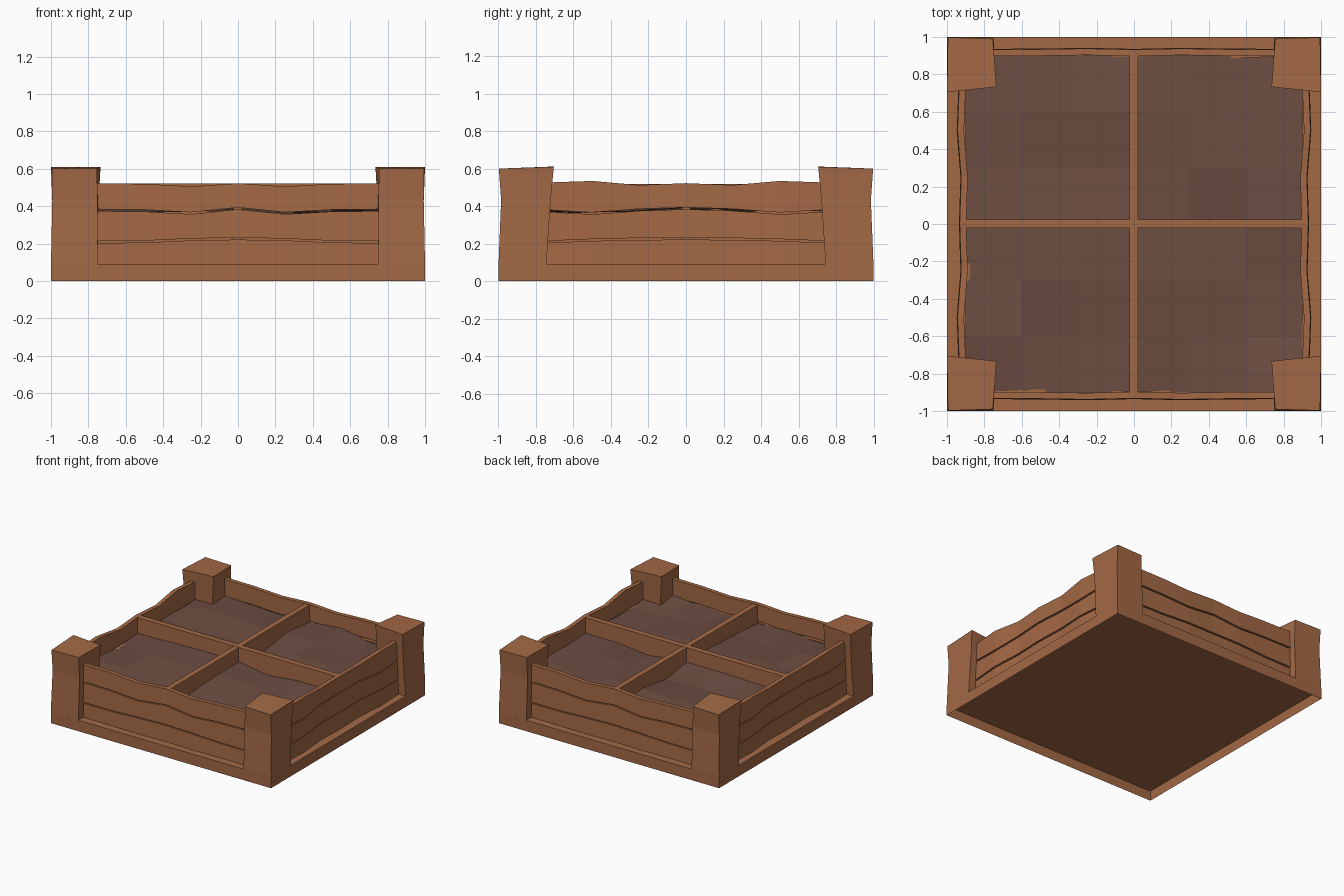
import bpy, bmesh, math, random
from mathutils import Matrix, Vector

if "Cube" in bpy.data.objects:
    bpy.data.objects.remove(bpy.data.objects["Cube"])

random.seed(4)

def material(name, color):
    m = bpy.data.materials.new(name)
    m.diffuse_color = (*color, 1)
    m.use_nodes = True
    m.node_tree.nodes["Principled BSDF"].inputs["Base Color"].default_value = m.diffuse_color
    return m

WOOD = material("wood", (0.37, 0.14, 0.06))
SOIL = material("soil", (0.15, 0.075, 0.055))

def finish(bm, name, mat, closed=True):
    if closed:
        bmesh.ops.recalc_face_normals(bm, faces=bm.faces)
    me = bpy.data.meshes.new(name)
    bm.to_mesh(me)
    bm.free()
    me.materials.append(mat)
    ob = bpy.data.objects.new(name, me)
    bpy.context.collection.objects.link(ob)
    return ob

def loft(name, rings, mat, matrix=Matrix()):
    """Solid through a list of four-cornered rings."""
    bm = bmesh.new()
    rows = [[bm.verts.new(matrix @ Vector(p)) for p in r] for r in rings]
    for a, b in zip(rows, rows[1:]):
        for i in range(4):
            j = (i + 1) % 4
            bm.faces.new((a[i], a[j], b[j], b[i]))
    bm.faces.new(rows[0])
    bm.faces.new(rows[-1])
    return finish(bm, name, mat)

def box(name, lo, hi, mat):
    ring = lambda z: [(lo[0], lo[1], z), (hi[0], lo[1], z), (hi[0], hi[1], z), (lo[0], hi[1], z)]
    return loft(name, [ring(lo[2]), ring(hi[2])], mat)

# Base tray: low slab, hollowed out from below
bm = bmesh.new()
bmesh.ops.create_cube(bm, size=1, matrix=Matrix.Translation((0, 0, 0.045)) @ Matrix.Diagonal((2, 2, 0.09, 1)))
under = min(bm.faces, key=lambda f: f.calc_center_median().z)
bmesh.ops.inset_region(bm, faces=[under], thickness=0.012)
bmesh.ops.translate(bm, verts=under.verts, vec=(0, 0, 0.075))
finish(bm, "base_tray", WOOD)

# Corner posts: slightly waisted and crooked, mirrored to all corners
for sx in (-1, 1):
    for sy in (-1, 1):
        rings = [
            [(1, 1, .085), (1, .745, .085), (.75, .745, .085), (.75, 1, .085)],
            [(.993, .986, .43), (.993, .722, .43), (.745, .735, .43), (.75, .984, .43)],
            [(.995, .998, .6), (1, .705, .61), (.735, .733, .61), (.755, .99, .6)]]
        loft("corner_post", rings, WOOD, Matrix.Diagonal((sx, sy, 1, 1)))

# Walls: three warped planks per side
STATIONS = (0, .25, .5, .8)
FRONT = dict(seams=((.09, .09, .09, .09), (.226, .222, .21, .208),
                    (.388, .362, .376, .379), (.522, .505, .519, .522)),
             bow=(0, .006, .002, 0))
SIDE = dict(seams=((.09, .09, .09, .09), (.226, .225, .219, .207),
                   (.388, .38, .361, .378), (.522, .512, .534, .524)),
            bow=(0, -.008, .012, 0))
for side in range(4):
    spec = SIDE if side % 2 else FRONT
    turn = Matrix.Rotation(side * math.pi / 2, 4, 'Z')
    for row in range(3):
        rings = []
        for s, i in [(-1, 3), (-1, 2), (-1, 1), (1, 0), (1, 1), (1, 2), (1, 3)]:
            u = s * STATIONS[i]
            z0 = spec["seams"][row][i] + (.005 if row else -.005)
            z1 = spec["seams"][row + 1][i] - (.005 if row < 2 else 0)
            b = spec["bow"][i]
            out = .932 + b
            inn = .897 + b - (.015 if row < 2 and i in (1, 2) else 0)
            rings.append([(u, -out - .004, z0), (u, -inn, z0), (u, -inn, z1), (u, -out, z1)])
        loft("wall_plank", rings, WOOD, turn)

# Cross dividers
box("divider_lengthwise", (-.023, -.91, .08), (.022, .91, .518), WOOD)
box("divider_crosswise", (-.91, -.022, .08), (.91, .025, .52), WOOD)

# Soil: lumpy coarse sheet between the dividers
bm = bmesh.new()
bmesh.ops.create_grid(bm, x_segments=6, y_segments=6, size=.9)
for v in bm.verts:
    v.co.z = .385 + random.uniform(-.028, .028)
finish(bm, "soil", SOIL, closed=False)
